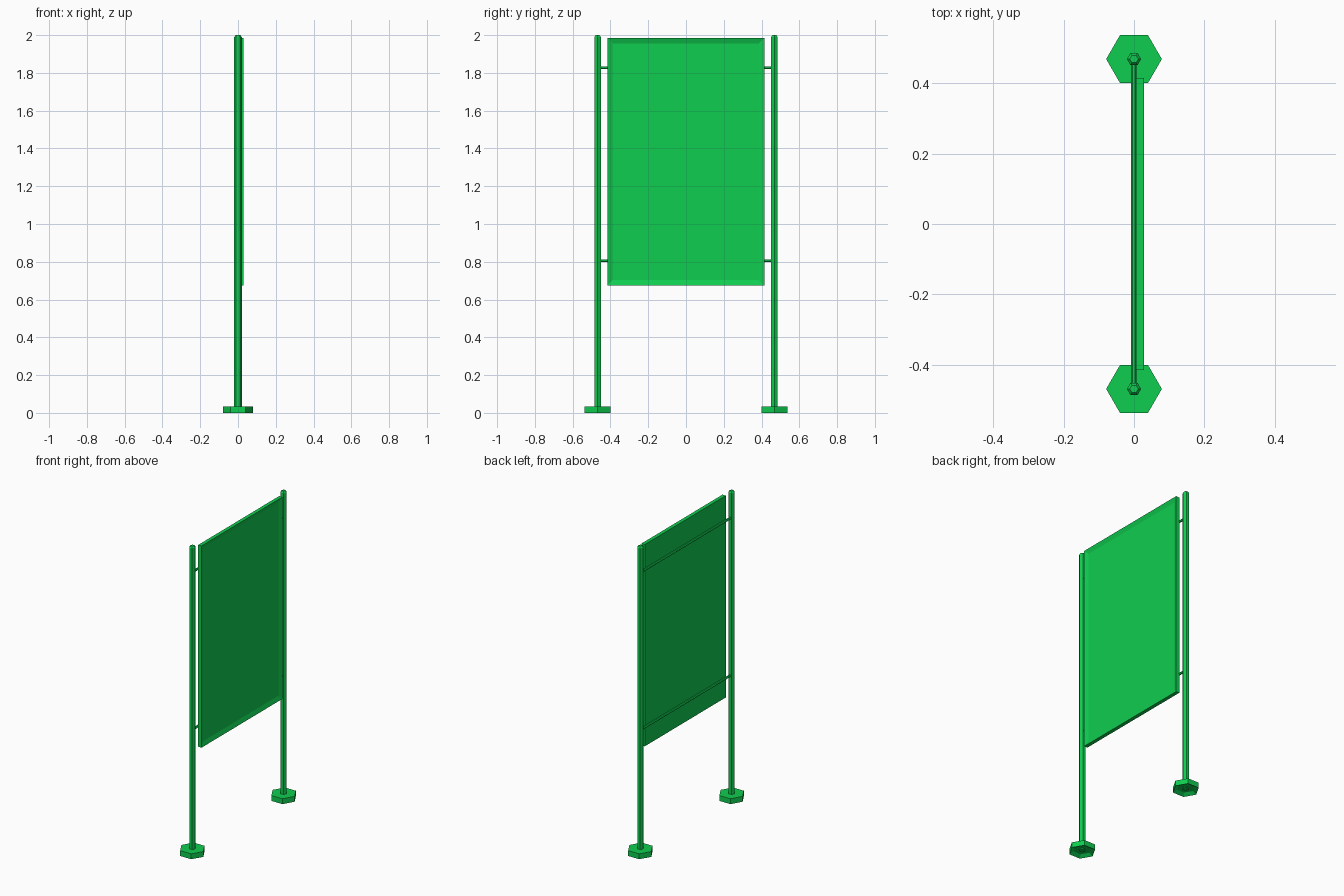
import bpy
import bmesh
from math import radians
from mathutils import Matrix

cube = bpy.data.objects.get("Cube")
if cube:
    bpy.data.objects.remove(cube, do_unlink=True)

# Single painted metal colour
green = bpy.data.materials.new("green_paint")
color = (0.005, 0.61, 0.08, 1)
green.use_nodes = True
green.diffuse_color = color
green.node_tree.nodes["Principled BSDF"].inputs["Base Color"].default_value = color

POST_Y = 0.468


def add_object(name, bm, location):
    bmesh.ops.recalc_face_normals(bm, faces=bm.faces)
    mesh = bpy.data.meshes.new(name)
    bm.to_mesh(mesh)
    bm.free()
    mesh.materials.append(green)
    obj = bpy.data.objects.new(name, mesh)
    obj.location = location
    bpy.context.collection.objects.link(obj)
    return obj


def hex_prism(radius, length, axis="Z"):
    """Six-sided bar with corners on the x axis, centred on its origin."""
    bm = bmesh.new()
    turn = Matrix.Rotation(radians(90), 4, "Z")
    if axis == "Y":
        turn = Matrix.Rotation(radians(90), 4, "X") @ turn
    bmesh.ops.create_cone(bm, cap_ends=True, segments=6, radius1=radius,
                          radius2=radius, depth=length)
    # Put a corner exactly on the local x axis
    first = max(bm.verts, key=lambda v: v.co.x)
    if abs(first.co.y) < 1e-4:
        turn = turn @ Matrix.Rotation(radians(90), 4, "Z")
    bmesh.ops.transform(bm, matrix=turn, verts=bm.verts)
    return bm


def inset_face(bm, direction, thickness, depth):
    bm.normal_update()
    face = max(bm.faces, key=lambda f: f.normal.dot(direction))
    bmesh.ops.inset_region(bm, faces=[face], thickness=thickness)
    bmesh.ops.translate(bm, verts=face.verts, vec=[-depth * d for d in direction])


for side, y in (("left", POST_Y), ("right", -POST_Y)):
    # Post with a chamfered tip
    bm = hex_prism(0.02, 1.98)
    bm.normal_update()
    top = max(bm.faces, key=lambda f: f.normal.z)
    bmesh.ops.inset_region(bm, faces=[top], thickness=0.008)
    bmesh.ops.translate(bm, verts=top.verts, vec=(0, 0, 0.01))
    add_object(f"{side}_post", bm, (0, y, 1.0))

    # Foot with a hollow underside
    bm = hex_prism(0.079, 0.035)
    inset_face(bm, (0, 0, -1), 0.025, 0.015)
    add_object(f"{side}_foot", bm, (0, y, 0.0175))

# Cross rails between the posts
for name, z in (("lower_rail", 0.805), ("upper_rail", 1.827)):
    add_object(name, hex_prism(0.0075, 2 * POST_Y, "Y"), (-0.001, 0, z))

# Sign board with a raised border around a recessed face
bm = bmesh.new()
bmesh.ops.create_cube(bm, size=1)
bmesh.ops.scale(bm, vec=(0.024, 0.83, 1.31), verts=bm.verts)
inset_face(bm, (1, 0, 0), 0.04, 0.01)
add_object("sign_board", bm, (0.017, 0, 1.33))
